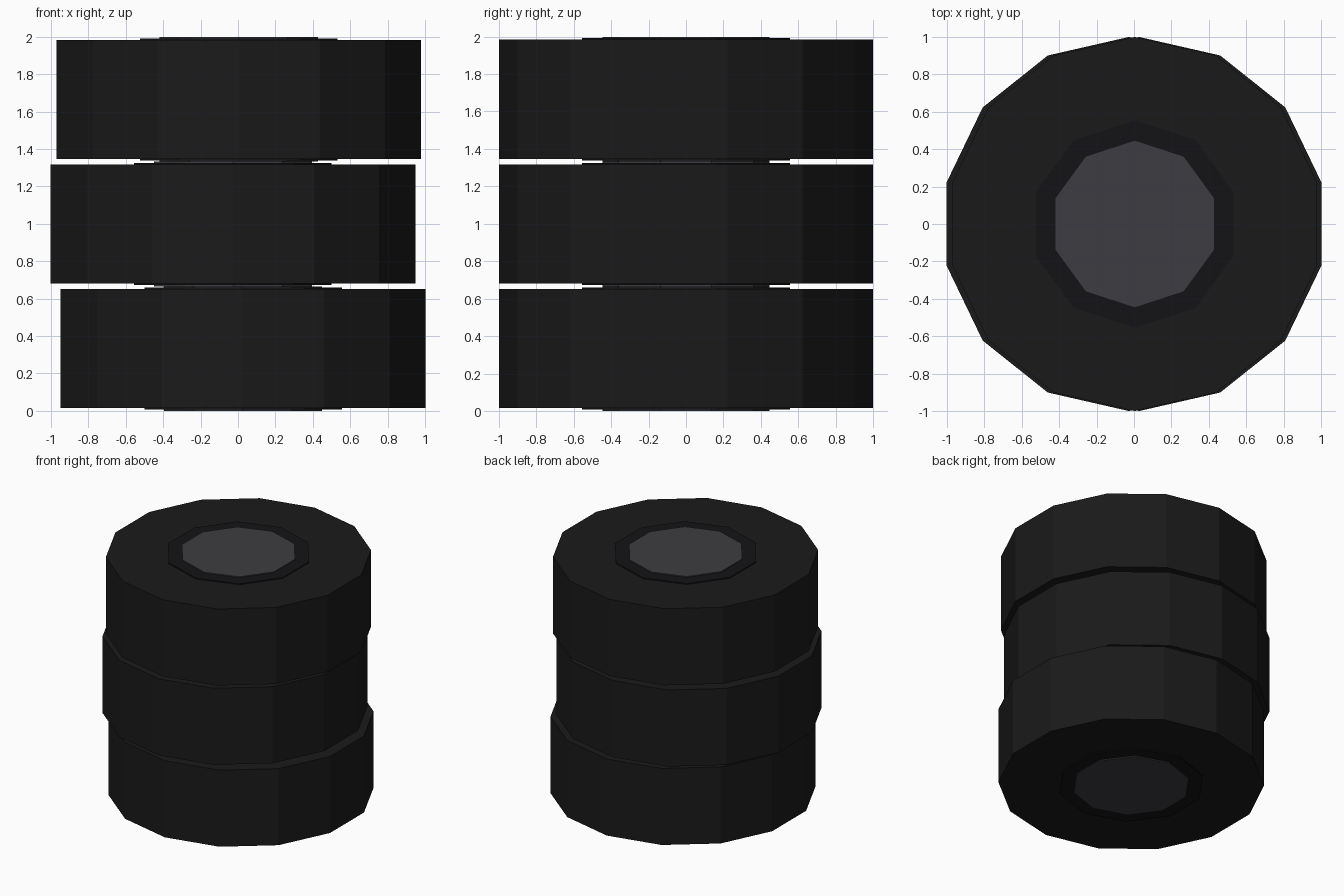
import bpy
import math

if "Cube" in bpy.data.objects:
    bpy.data.objects.remove(bpy.data.objects["Cube"])


def material(name, color):
    m = bpy.data.materials.new(name)
    m.diffuse_color = (*color, 1)
    m.use_nodes = True
    m.node_tree.nodes["Principled BSDF"].inputs["Base Color"].default_value = m.diffuse_color
    return m


rubber = material("rubber", (0.0103, 0.0103, 0.0103))
dark = material("dark_sidewall", (0.007, 0.007, 0.008))
metal = material("hub_grey", (0.047, 0.048, 0.054))


def disc(name, sides, radius, height, x, z, mat):
    # flat-faced prism with a corner pointing along y
    bpy.ops.mesh.primitive_cylinder_add(
        vertices=sides, radius=radius, depth=height, location=(x, 0, z))
    ob = bpy.context.object
    ob.name = name
    ob.data.materials.append(mat)


# three stacked wheels, each nudged sideways a little
for label, x, z in (("bottom", 0.027, 0.3345),
                    ("middle", -0.027, 1.0005),
                    ("top", 0.004, 1.667)):
    disc(label + "_tyre", 14, 1.0, 0.636, x, z, rubber)
    disc(label + "_sidewall_ring", 10, 0.555, 0.652, x, z, dark)
    disc(label + "_hub", 10, 0.445, 0.666, x, z, metal)

# rest the stack exactly on the ground
for ob in bpy.data.objects:
    ob.location.z -= 0.0015
